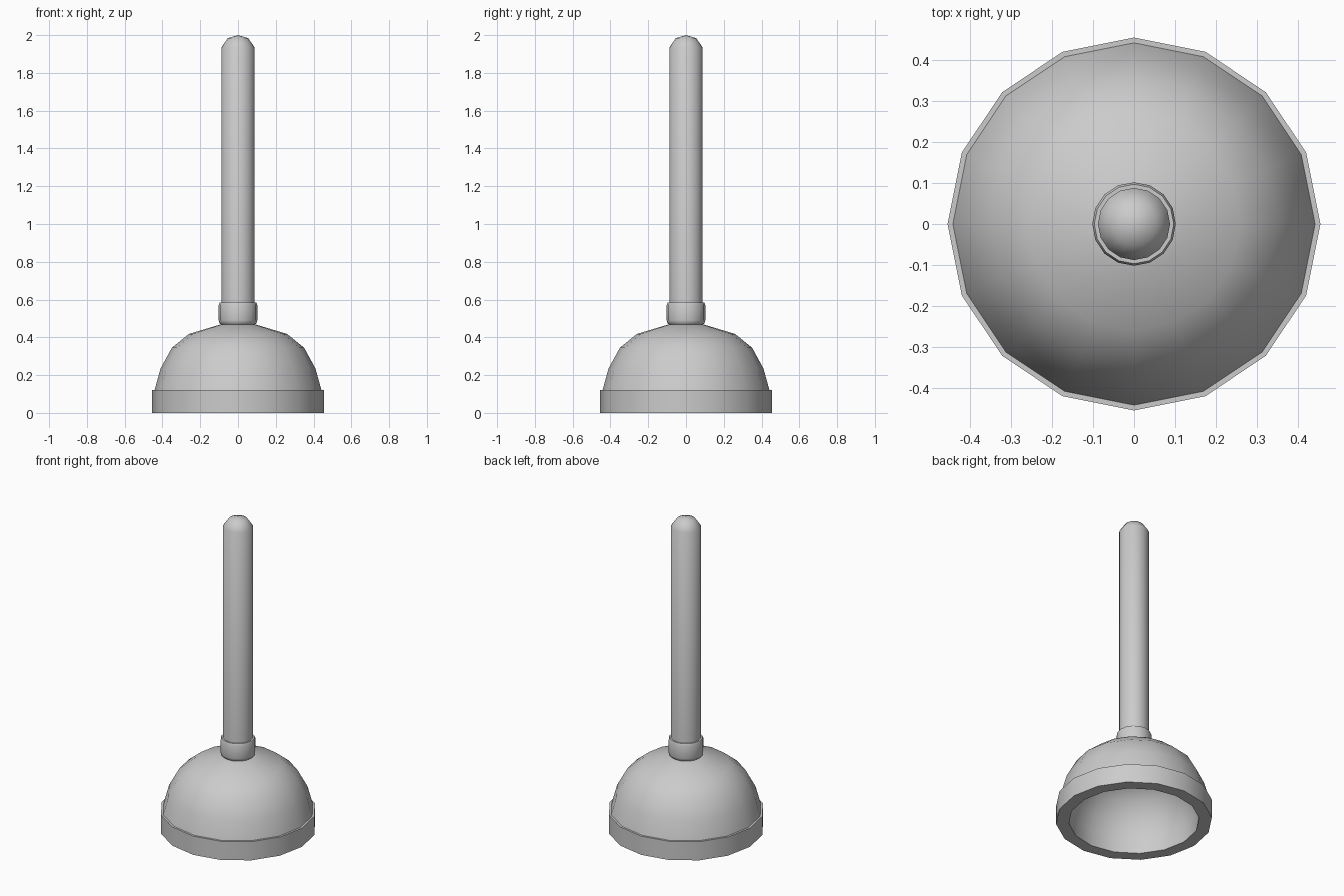
import bpy, bmesh, math

if "Cube" in bpy.data.objects:
    bpy.data.objects.remove(bpy.data.objects["Cube"])

SIDES = 16


def lathe(name, profile, closed=False):
    """Spin an (r, z) profile around the z axis; points with r = 0 become poles."""
    bm = bmesh.new()
    rings = []
    for r, z in profile:
        if r == 0:
            rings.append([bm.verts.new((0, 0, z))] * SIDES)
        else:
            rings.append([bm.verts.new((r * math.cos(math.tau * i / SIDES),
                                        r * math.sin(math.tau * i / SIDES), z))
                          for i in range(SIDES)])
    pairs = list(zip(rings, rings[1:]))
    if closed:
        pairs.append((rings[-1], rings[0]))
    for a, b in pairs:
        for i in range(SIDES):
            j = (i + 1) % SIDES
            quad = list(dict.fromkeys((a[i], a[j], b[j], b[i])))
            bm.faces.new(quad)
    bmesh.ops.recalc_face_normals(bm, faces=bm.faces)
    mesh = bpy.data.meshes.new(name)
    bm.to_mesh(mesh)
    bm.free()
    obj = bpy.data.objects.new(name, mesh)
    bpy.context.collection.objects.link(obj)
    bpy.ops.object.select_all(action='DESELECT')
    obj.select_set(True)
    bpy.context.view_layer.objects.active = obj
    bpy.ops.object.shade_smooth_by_angle(angle=math.radians(45))
    return obj


# Hollow rubber cup: inside surface, flat bottom lip, rim band, outer dome
lathe("rubber_cup", [
    (0, 0.41), (0.10, 0.405), (0.22, 0.365), (0.30, 0.30), (0.355, 0.20),
    (0.38, 0.10), (0.38, 0.0),
    (0.455, 0.0), (0.455, 0.12), (0.442, 0.12),
    (0.41, 0.235), (0.35, 0.345), (0.26, 0.418), (0.12, 0.46), (0.085, 0.47),
    (0, 0.47)])

# Collar gripping the handle
lathe("collar", [
    (0.085, 0.465), (0.098, 0.475), (0.102, 0.49), (0.102, 0.572),
    (0.097, 0.584), (0.085, 0.584)], closed=True)

# Handle with a rounded tip
lathe("handle", [
    (0, 0.45), (0.088, 0.45), (0.088, 1.935), (0.054, 1.984), (0, 2.0)])
